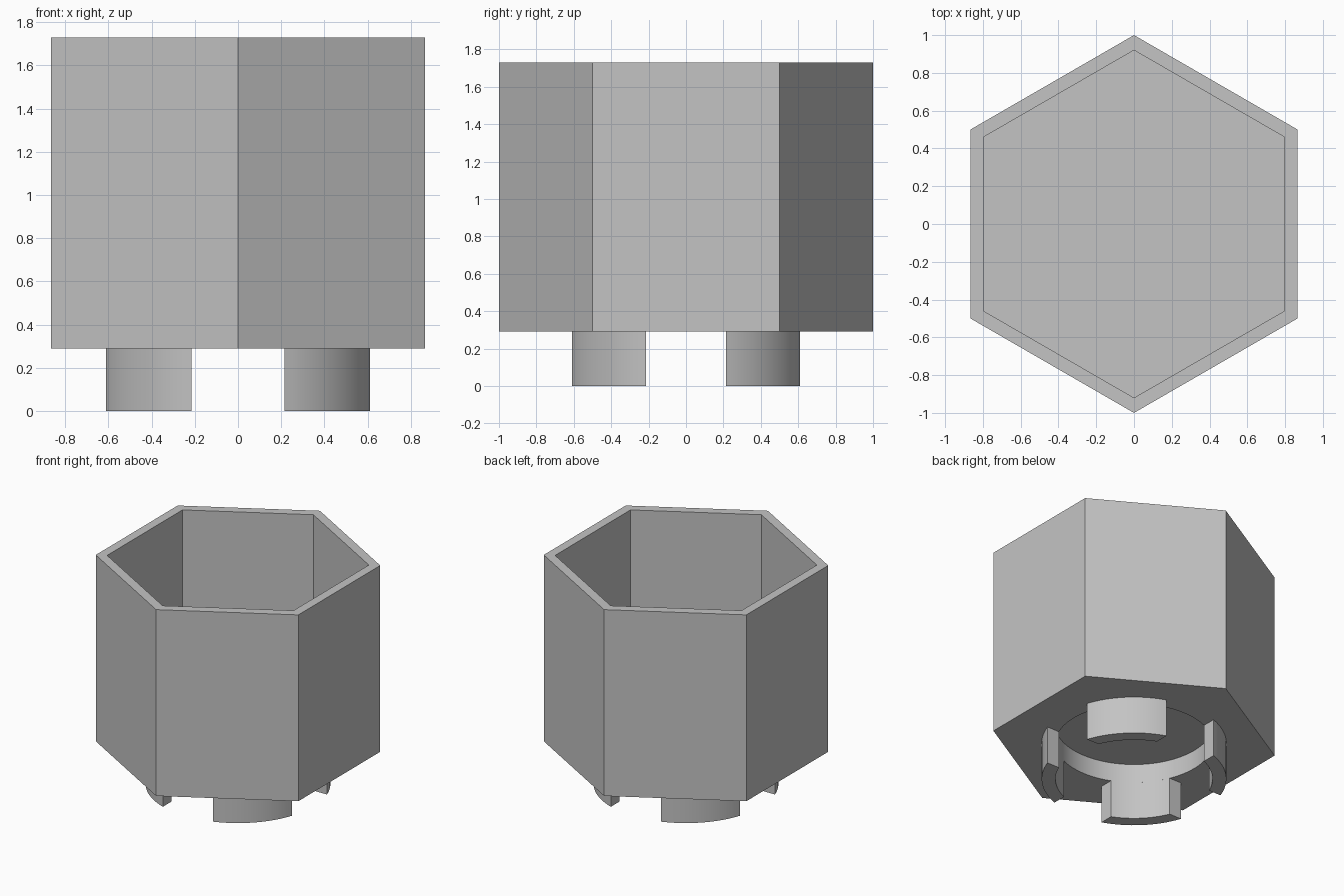
import bpy
import bmesh
from math import asin, acos, cos, sin, pi, radians

if "Cube" in bpy.data.objects:
    bpy.data.objects.remove(bpy.data.objects["Cube"], do_unlink=True)

BASE, TOP = 0.29, 1.73            # underside and rim of the cup
FLOOR = 0.5                       # inside floor
RECESS = BASE + 0.145             # ceiling of the round recess
R_OUT, R_IN, SLOT = 0.647, 0.55, 0.215   # clip ring radii, half slot width

grey = bpy.data.materials.new("plain grey")
grey.use_nodes = True
colour = (0.55, 0.55, 0.55, 1)
grey.diffuse_color = colour
grey.node_tree.nodes["Principled BSDF"].inputs["Base Color"].default_value = colour


def prism(name, outline, z0, z1):
    """Extrude a counterclockwise outline from z0 to z1."""
    bm = bmesh.new()
    face = bm.faces.new([bm.verts.new((x, y, z0)) for x, y in outline])
    new = bmesh.ops.extrude_face_region(bm, geom=[face])["geom"]
    verts = [g for g in new if isinstance(g, bmesh.types.BMVert)]
    bmesh.ops.translate(bm, verts=verts, vec=(0, 0, z1 - z0))
    bmesh.ops.recalc_face_normals(bm, faces=bm.faces)
    mesh = bpy.data.meshes.new(name)
    bm.to_mesh(mesh)
    bm.free()
    mesh.materials.append(grey)
    obj = bpy.data.objects.new(name, mesh)
    bpy.context.collection.objects.link(obj)
    return obj


def arc(radius, start, end, steps):
    angles = [start + (end - start) * i / steps for i in range(steps + 1)]
    return [(radius * cos(a), radius * sin(a)) for a in angles]


def ring(radius, sides, start=0.0):
    return arc(radius, start, start + 2 * pi, sides)[:-1]


def select(obj):
    bpy.ops.object.select_all(action="DESELECT")
    obj.select_set(True)
    bpy.context.view_layer.objects.active = obj


def smooth(obj):
    select(obj)
    bpy.ops.object.shade_smooth_by_angle(angle=radians(30))


def cut(obj, cutter):
    cutter.hide_render = True
    mod = obj.modifiers.new("cut", "BOOLEAN")
    mod.operation = "DIFFERENCE"
    mod.solver = "EXACT"
    mod.object = cutter
    select(obj)
    bpy.ops.object.modifier_apply(modifier=mod.name)
    bpy.data.objects.remove(cutter, do_unlink=True)


# Hexagonal cup, hollow above and with a round recess below
cup = prism("hexagonal_cup", ring(1.0, 6, pi / 2), BASE, TOP)
cut(cup, prism("cavity_cutter", ring(0.92, 6, pi / 2), FLOOR, TOP + 0.2))
cut(cup, prism("recess_cutter", ring(R_IN, 96), BASE - 0.2, RECESS))
smooth(cup)

# Four curved clips: a ring divided by a cross of straight slots
outer = arc(R_OUT, asin(SLOT / R_OUT), acos(SLOT / R_OUT), 16)
inner = arc(R_IN, acos(SLOT / R_IN), asin(SLOT / R_IN), 16)
names = ["back_left", "back_right", "front_right", "front_left"]
for i, name in enumerate(names):
    c, s = cos(i * pi / 2), sin(i * pi / 2)
    outline = [(x * c - y * s, x * s + y * c) for x, y in outer + inner]
    smooth(prism(name + "_clip", outline, 0, BASE))
